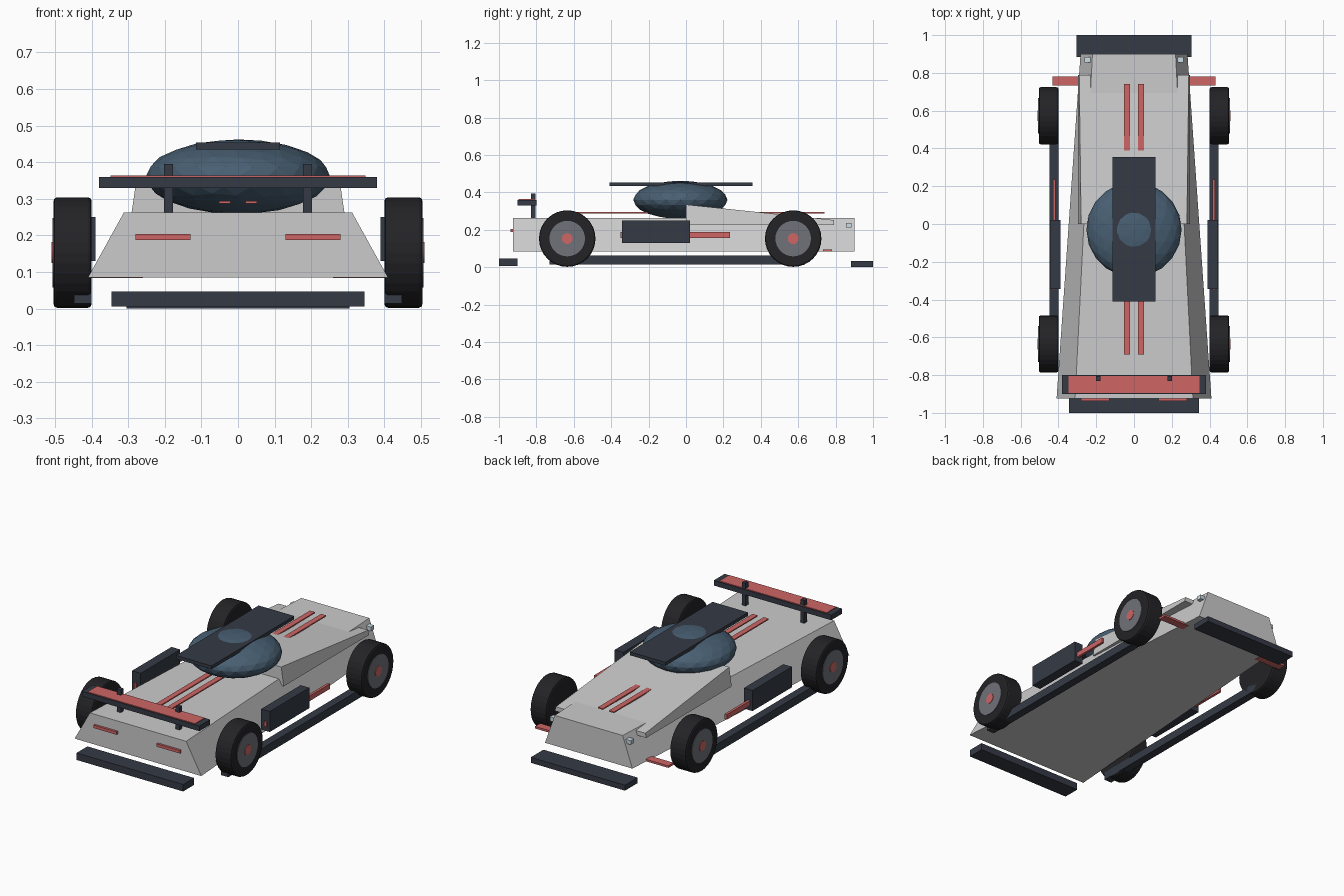
import bpy, bmesh, math

if "Cube" in bpy.data.objects:
    bpy.data.objects.remove(bpy.data.objects["Cube"])

def mat(name, rgb):
    m = bpy.data.materials.new(name)
    m.diffuse_color = (*rgb, 1)
    m.use_nodes = True
    m.node_tree.nodes["Principled BSDF"].inputs["Base Color"].default_value = m.diffuse_color
    return m

NAVY = mat("navy", (0.035, 0.042, 0.06))
RED = mat("red", (0.62, 0.13, 0.13))
GLASS = mat("glass", (0.065, 0.115, 0.17))
RUBBER = mat("rubber", (0.017, 0.017, 0.02))
RIM = mat("rim", (0.16, 0.17, 0.19))
LAMP = mat("lamp", (0.6, 0.72, 0.78))

def finish(bm, name, material=None):
    bmesh.ops.recalc_face_normals(bm, faces=bm.faces)
    me = bpy.data.meshes.new(name)
    bm.to_mesh(me)
    bm.free()
    ob = bpy.data.objects.new(name, me)
    bpy.context.collection.objects.link(ob)
    if material:
        me.materials.append(material)
    return ob

def loft(name, sections, material=None):
    """Join two end sections: (y, half width low, half width high, z low, z high)."""
    bm = bmesh.new()
    rings = [[bm.verts.new(p) for p in ((-b, y, z0), (b, y, z0), (t, y, z1), (-t, y, z1))]
             for y, b, t, z0, z1 in sections]
    for i in range(4):
        j = (i + 1) % 4
        bm.faces.new((rings[0][i], rings[0][j], rings[1][j], rings[1][i]))
    bm.faces.new(rings[0])
    bm.faces.new(rings[1])
    return finish(bm, name, material)

def box(name, x, y, z, material):
    bm = bmesh.new()
    bmesh.ops.create_cube(bm, size=1)
    for v in bm.verts:
        v.co = [(a + b) / 2 + c * (b - a) for (a, b), c in zip((x, y, z), v.co)]
    return finish(bm, name, material)

def pair(name, x, y, z, material):
    box("right_" + name, x, y, z, material)
    box("left_" + name, (-x[1], -x[0]), y, z, material)

def disc(name, x0, x1, y, z, r, material, bevel=0):
    bpy.ops.mesh.primitive_cylinder_add(vertices=32, radius=r, depth=abs(x1 - x0),
                                        location=((x0 + x1) / 2, y, z),
                                        rotation=(0, math.pi / 2, 0))
    ob = bpy.context.object
    ob.name = name
    ob.data.materials.append(material)
    if bevel:
        b = ob.modifiers.new("bevel", 'BEVEL')
        b.width, b.segments = bevel, 2

# Tapered hull and the sloping rear deck
loft("hull", [(-0.925, 0.41, 0.312, 0.085, 0.262), (0.9, 0.283, 0.22, 0.085, 0.262)])
loft("rear_deck", [(0.0, 0.296, 0.28, 0.226, 0.335), (0.79, 0.296, 0.29, 0.226, 0.252)])

# Canopy and roof plate
bpy.ops.mesh.primitive_ico_sphere_add(subdivisions=3, radius=1, location=(0, -0.03, 0.36))
canopy = bpy.context.object
canopy.name = "canopy"
canopy.scale = (0.252, 0.252, 0.102)
canopy.data.materials.append(GLASS)
box("roof_plate", (-0.115, 0.115), (-0.41, 0.355), (0.434, 0.454), NAVY)

# Wing with struts
box("wing", (-0.38, 0.38), (-0.9, -0.80), (0.33, 0.36), NAVY)
box("wing_panel", (-0.348, 0.348), (-0.895, -0.805), (0.352, 0.364), RED)
pair("wing_strut", (0.178, 0.202), (-0.83, -0.805), (0.255, 0.395), NAVY)

# Bumpers, skirts and side pods
box("front_bumper", (-0.345, 0.345), (-1.0, -0.9), (0.006, 0.047), NAVY)
box("rear_bumper", (-0.305, 0.305), (0.883, 1.0), (0.0, 0.032), NAVY)
pair("skirt", (0.4, 0.448), (-0.73, 0.6), (0.014, 0.062), NAVY)
pair("side_pod", (0.39, 0.446), (-0.343, 0.022), (0.13, 0.25), NAVY)

# Red trim
pair("side_strip", (0.415, 0.43), (-0.35, 0.236), (0.157, 0.187), RED)
pair("stripe", (0.02, 0.052), (-0.69, 0.74), (0.287, 0.294), RED)
pair("front_light", (0.13, 0.28), (-0.938, -0.92), (0.187, 0.204), RED)
pair("rear_fin", (0.26, 0.432), (0.732, 0.78), (0.083, 0.095), RED)

# Rear lamps
pair("rear_lamp", (0.225, 0.262), (0.855, 0.885), (0.213, 0.237), LAMP)

# Wheels
for s, side in ((1, "right"), (-1, "left")):
    for y, end in ((-0.635, "front"), (0.573, "rear")):
        n = f"{end}_{side}_"
        disc(n + "tyre", s * 0.4, s * 0.504, y, 0.153, 0.151, RUBBER, 0.01)
        disc(n + "rim", s * 0.47, s * 0.507, y, 0.153, 0.095, RIM)
        disc(n + "hub", s * 0.48, s * 0.51, y, 0.153, 0.029, RED)
